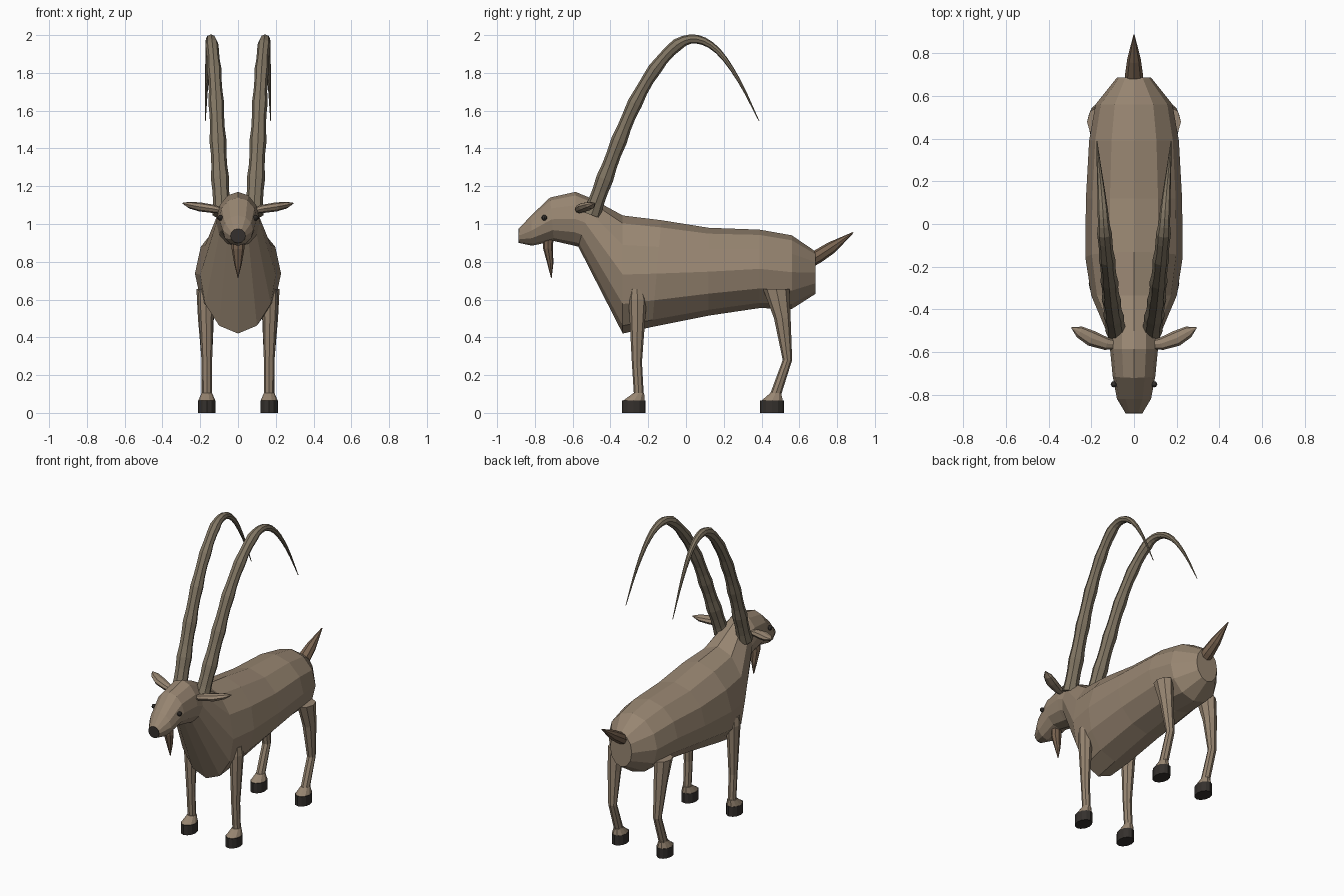
import bpy, bmesh, math
from mathutils import Vector as V

if "Cube" in bpy.data.objects:
    bpy.data.objects.remove(bpy.data.objects["Cube"])


def material(name, rgb):
    m = bpy.data.materials.new(name)
    m.diffuse_color = (*rgb, 1)
    m.use_nodes = True
    m.node_tree.nodes["Principled BSDF"].inputs["Base Color"].default_value = m.diffuse_color
    return m


HIDE = material("hide", (0.31, 0.235, 0.165))
HORN = material("horn", (0.22, 0.18, 0.125))
HAIR = material("hair", (0.19, 0.125, 0.08))
DARK = material("dark", (0.035, 0.03, 0.026))


def loft(name, rings, sides, mat, phase=0.0):
    """Skin rings given as (centre, u axis, v axis) and cap both ends."""
    bm = bmesh.new()
    loops = []
    for c, u, v in rings:
        angles = [2 * math.pi * (i + phase) / sides for i in range(sides)]
        loops.append([bm.verts.new(c + u * math.cos(a) + v * math.sin(a)) for a in angles])
    for a, b in zip(loops, loops[1:]):
        for i in range(sides):
            j = (i + 1) % sides
            bm.faces.new((a[i], a[j], b[j], b[i]))
    caps = [bm.faces.new(loops[0]), bm.faces.new(loops[-1])]
    caps[0].material_index = 0
    bmesh.ops.recalc_face_normals(bm, faces=bm.faces)
    me = bpy.data.meshes.new(name)
    bm.to_mesh(me)
    bm.free()
    me.materials.append(mat)
    ob = bpy.data.objects.new(name, me)
    bpy.context.collection.objects.link(ob)
    return ob


def tube(name, pts, radii, sides, mat, ref=(1, 0, 0)):
    """Rings square to a path; each radius is (along ref, across ref)."""
    pts = [V(p) for p in pts]
    rings = []
    for i, p in enumerate(pts):
        t = (pts[min(i + 1, len(pts) - 1)] - pts[max(i - 1, 0)]).normalized()
        u = V(ref)
        u = (u - t * u.dot(t)).normalized()
        rings.append((p, u * radii[i][0], t.cross(u) * radii[i][1]))
    return loft(name, rings, sides, mat)


def smooth_path(pts, steps):
    """Catmull-Rom samples through the points."""
    p = [V(q) for q in pts]
    p = [2 * p[0] - p[1]] + p + [2 * p[-1] - p[-2]]
    out = []
    for k in range(steps + 1):
        f = k / steps * (len(p) - 3)
        i = min(int(f), len(p) - 4)
        t = f - i
        a, b, c, d = p[i:i + 4]
        out.append(0.5 * (2 * b + (c - a) * t + (2 * a - 5 * b + 4 * c - d) * t * t
                          + (3 * b - a - 3 * c + d) * t ** 3))
    return out


# Body, neck and head: top (y, z), bottom (y, z), half width
sections = [
    (-0.885, 0.975, -0.885, 0.90, 0.04),
    (-0.82, 1.045, -0.815, 0.885, 0.08),
    (-0.72, 1.14, -0.70, 0.91, 0.10),
    (-0.585, 1.17, -0.59, 0.885, 0.112),
    (-0.50, 1.135, -0.57, 0.88, 0.115),
    (-0.335, 1.045, -0.335, 0.42, 0.20),
    (-0.13, 1.02, -0.18, 0.455, 0.228),
    (0.12, 0.98, 0.12, 0.515, 0.225),
    (0.39, 0.97, 0.39, 0.555, 0.21),
    (0.56, 0.94, 0.56, 0.55, 0.18),
    (0.685, 0.855, 0.685, 0.63, 0.08),
]
rings = []
for yt, zt, yb, zb, w in sections:
    top, bot = V((0, yt, zt)), V((0, yb, zb))
    rings.append(((top + bot) / 2, V((w, 0, 0)), (top - bot) / 2))
loft("body", rings, 12, HIDE)

# Nose pad over the flat muzzle end
loft("nose", [(V((0, y, 0.937)), V((0.04, 0, 0)), V((0, 0, 0.038))) for y in (-0.887, -0.87)],
     12, DARK)

# Beard and tail
tube("beard", [(0, -0.73, 0.92), (0, -0.73, 0.87), (0, -0.718, 0.79), (0, -0.713, 0.715)],
     [(0.032, 0.028), (0.034, 0.026), (0.02, 0.016), (0.002, 0.002)], 8, HAIR)
tube("tail", [(0, 0.66, 0.805), (0, 0.70, 0.83), (0, 0.77, 0.875), (0, 0.885, 0.955)],
     [(0.04, 0.034), (0.042, 0.036), (0.032, 0.032), (0.003, 0.003)], 8, HAIR)

# Leg paths as (y, z, x radius, y radius), and hoof centre y
legs = {
    "front": ([(-0.26, 0.655, 0.036, 0.034), (-0.256, 0.60, 0.042, 0.048),
               (-0.26, 0.27, 0.028, 0.027), (-0.25, 0.10, 0.026, 0.026)], -0.277),
    "hind": ([(0.478, 0.655, 0.05, 0.07), (0.51, 0.50, 0.042, 0.044),
              (0.537, 0.28, 0.028, 0.025), (0.475, 0.10, 0.028, 0.03)], 0.455),
}

for s, side in ((1, "left"), (-1, "right")):
    for kind, (st, hy) in legs.items():
        x = s * 0.165
        top_x = s * 0.17
        rings = [(V((top_x if i < 2 else x, y, z)), V((rx, 0, 0)), V((0, ry, 0)))
                 for i, (y, z, rx, ry) in enumerate(st)]
        loft(f"{kind}_leg_{side}", rings, 8, HIDE)
        # Pastern and hoof
        ay = st[-1][0]
        loft(f"{kind}_pastern_{side}",
             [(V((x, ay, 0.105)), V((0.028, 0, 0)), V((0, 0.03, 0))),
              (V((x, hy, 0.063)), V((0.046, 0, 0)), V((0, 0.061, 0)))], 10, HIDE)
        loft(f"{kind}_hoof_{side}",
             [(V((x, hy, z)), V((0.047, 0, 0)), V((0, 0.063, 0))) for z in (0, 0.065)], 12, DARK)

    # Ear
    tube(f"ear_{side}", [(s * 0.08, -0.565, 1.07), (s * 0.13, -0.56, 1.08),
                         (s * 0.20, -0.535, 1.09), (s * 0.255, -0.505, 1.1), (s * 0.292, -0.485, 1.11)],
         [(0.02, 0.015), (0.03, 0.022), (0.037, 0.024), (0.028, 0.018), (0.003, 0.003)],
         8, HIDE, ref=(0, 1, 0))

    # Eye
    bm = bmesh.new()
    bmesh.ops.create_uvsphere(bm, u_segments=8, v_segments=6, radius=0.015)
    bmesh.ops.translate(bm, verts=bm.verts, vec=(s * 0.094, -0.75, 1.033))
    me = bpy.data.meshes.new("eye")
    bm.to_mesh(me)
    bm.free()
    me.materials.append(DARK)
    bpy.context.collection.objects.link(bpy.data.objects.new(f"eye_{side}", me))

    # Ridged, back-swept horn
    path = smooth_path([(s * x, y, z) for x, y, z in (
        (0.083, -0.50, 1.05), (0.095, -0.43, 1.24), (0.106, -0.355, 1.44), (0.115, -0.27, 1.64),
        (0.126, -0.165, 1.82), (0.138, -0.045, 1.95), (0.146, 0.06, 1.978), (0.155, 0.17, 1.915),
        (0.165, 0.28, 1.76), (0.173, 0.387, 1.545))], 27)
    radii = []
    for i in range(28):
        t = i / 27
        r = 0.048 - 0.014 * t / 0.5 if t < 0.5 else 0.034 * (1 - t) / 0.5 + 0.002
        if t < 0.65:
            r *= 1 + 0.08 * math.cos(i * math.pi * 2 / 3)
        radii.append((r, r * 0.95))
    tube(f"horn_{side}", path, radii, 8, HORN)
